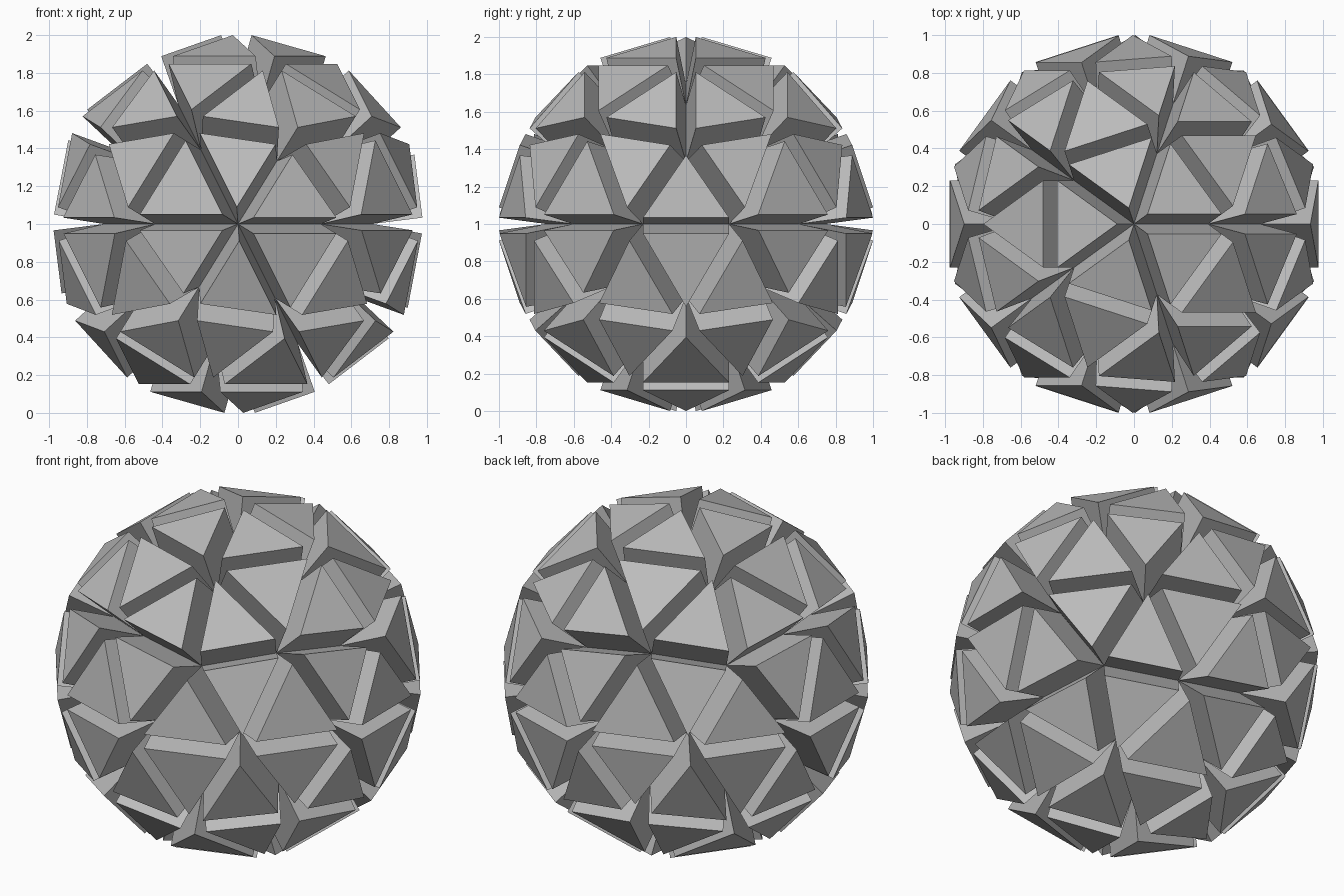
import bpy
import bmesh

CORE_RADIUS = 0.746
SPIKE_HEIGHT = 0.269

cube = bpy.data.objects.get("Cube")
if cube:
    bpy.data.objects.remove(cube, do_unlink=True)

# Plain grey surface
grey = bpy.data.materials.new("plain_grey")
grey.use_nodes = True
colour = (0.5, 0.5, 0.5, 1)
grey.diffuse_color = colour
grey.node_tree.nodes["Principled BSDF"].inputs["Base Color"].default_value = colour

# Faceted core of eighty triangles
bpy.ops.mesh.primitive_ico_sphere_add(subdivisions=2, radius=CORE_RADIUS, location=(0, 0, 1))
ball = bpy.context.object
ball.name = "studded_ball"
ball.data.name = "studded_ball"

# Raise every triangle along its own normal, leaving V-shaped grooves between
bm = bmesh.new()
bm.from_mesh(ball.data)
bm.normal_update()
walls_and_caps = bmesh.ops.inset_individual(
    bm, faces=bm.faces[:], thickness=0, depth=0, use_even_offset=False)
caps = [f for f in bm.faces if f not in set(walls_and_caps["faces"])]
for cap in caps:
    cap.normal_update()
    shift = cap.normal * SPIKE_HEIGHT
    for vert in cap.verts:
        vert.co += shift
bm.normal_update()
for face in bm.faces:
    face.smooth = False
bm.to_mesh(ball.data)
bm.free()

ball.data.materials.clear()
ball.data.materials.append(grey)
